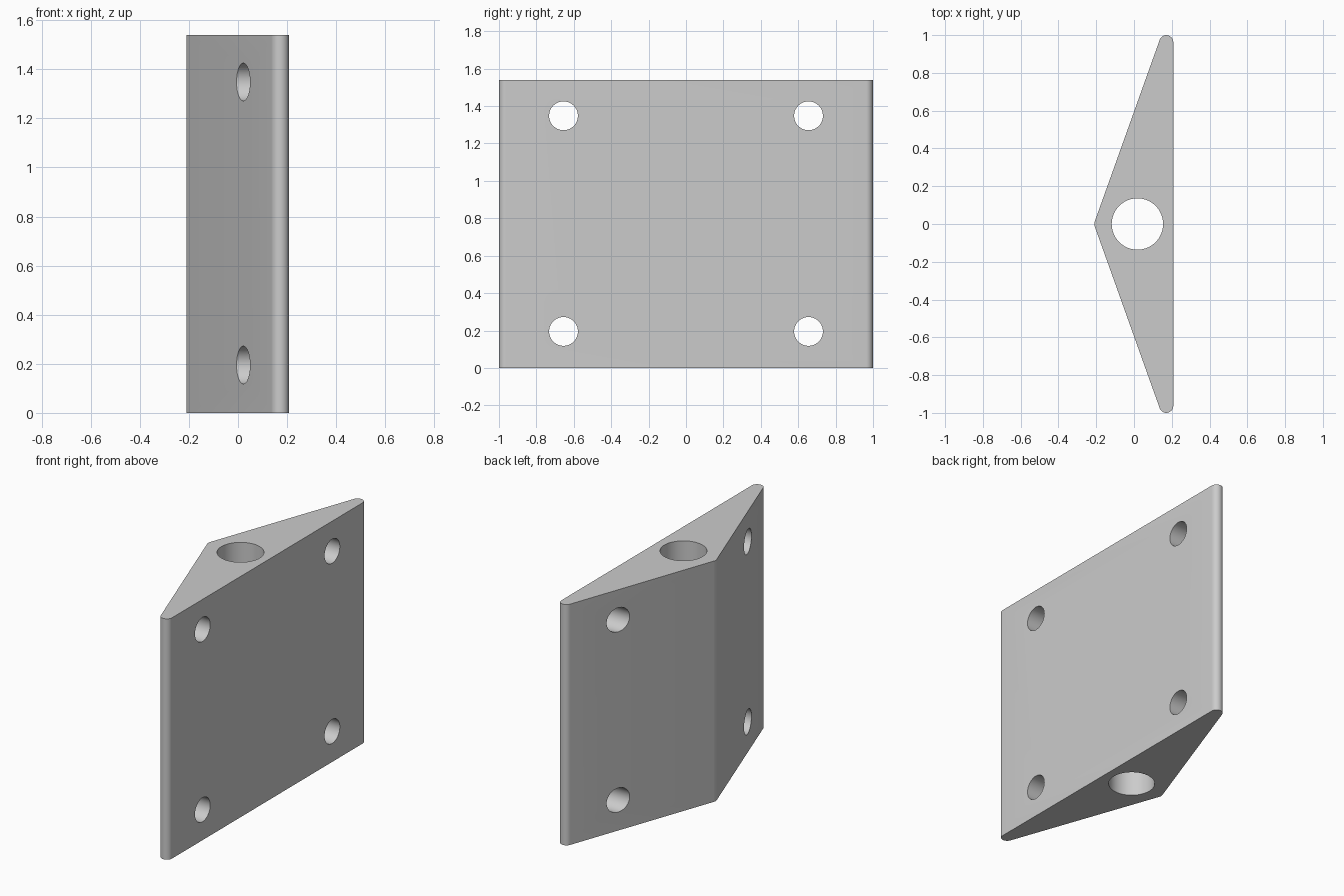
import bpy, bmesh, math
from mathutils import Matrix

cube = bpy.data.objects.get("Cube")
if cube:
    bpy.data.objects.remove(cube, do_unlink=True)

HEIGHT = 1.54
grey = bpy.data.materials.new("light grey")
grey.use_nodes = True
COLOUR = (0.6, 0.6, 0.6, 1)
grey.diffuse_color = COLOUR
grey.node_tree.nodes["Principled BSDF"].inputs["Base Color"].default_value = COLOUR


def arc(cx, cy, r, start, end, steps):
    angles = [math.radians(start + (end - start) * i / steps) for i in range(steps + 1)]
    return [(cx + r * math.cos(a), cy + r * math.sin(a)) for a in angles]


def make_object(name, bm):
    bmesh.ops.recalc_face_normals(bm, faces=bm.faces)
    mesh = bpy.data.meshes.new(name)
    bm.to_mesh(mesh)
    bm.free()
    mesh.materials.append(grey)
    obj = bpy.data.objects.new(name, mesh)
    bpy.context.collection.objects.link(obj)
    return obj


def cutter(name, radius, depth, location, axis):
    bm = bmesh.new()
    turn = Matrix.Rotation(math.pi / 2, 4, 'Y') if axis == 'X' else Matrix()
    bmesh.ops.create_cone(bm, cap_ends=True, segments=64, radius1=radius, radius2=radius,
                          depth=depth, matrix=Matrix.Translation(location) @ turn)
    obj = make_object(name, bm)
    obj.hide_render = True
    return obj


# Wedge body: rounded tips, softened ridge, flat mounting face
SLOPE = 19.5
outline = arc(0.171, 0.963, 0.037, 0, 180 - SLOPE, 14)
outline += arc(-0.17, 0, 0.04, 180 - SLOPE, 180 + SLOPE, 6)
outline += arc(0.171, -0.963, 0.037, 180 + SLOPE, 360, 14)
bm = bmesh.new()
base = bm.faces.new([bm.verts.new((x, y, 0)) for x, y in outline])
top = bmesh.ops.extrude_face_region(bm, geom=[base])["geom"]
bmesh.ops.translate(bm, vec=(0, 0, HEIGHT),
                    verts=[v for v in top if isinstance(v, bmesh.types.BMVert)])
body = make_object("wedge_bracket", bm)

# Vertical bore and four crosswise bolt holes
cutters = [cutter("bore_cutter", 0.136, 2, (0.018, 0, HEIGHT / 2), 'Z')]
for y in (-0.655, 0.655):
    for z in (0.195, 1.348):
        cutters.append(cutter("bolt_hole_cutter", 0.077, 1, (0, y, z), 'X'))

bpy.ops.object.select_all(action='DESELECT')
body.select_set(True)
bpy.context.view_layer.objects.active = body
for c in cutters:
    mod = body.modifiers.new("hole", 'BOOLEAN')
    mod.operation = 'DIFFERENCE'
    mod.solver = 'EXACT'
    mod.object = c
    bpy.ops.object.modifier_apply(modifier=mod.name)
    bpy.data.objects.remove(c, do_unlink=True)

bpy.ops.object.shade_smooth_by_angle(angle=math.radians(30))
